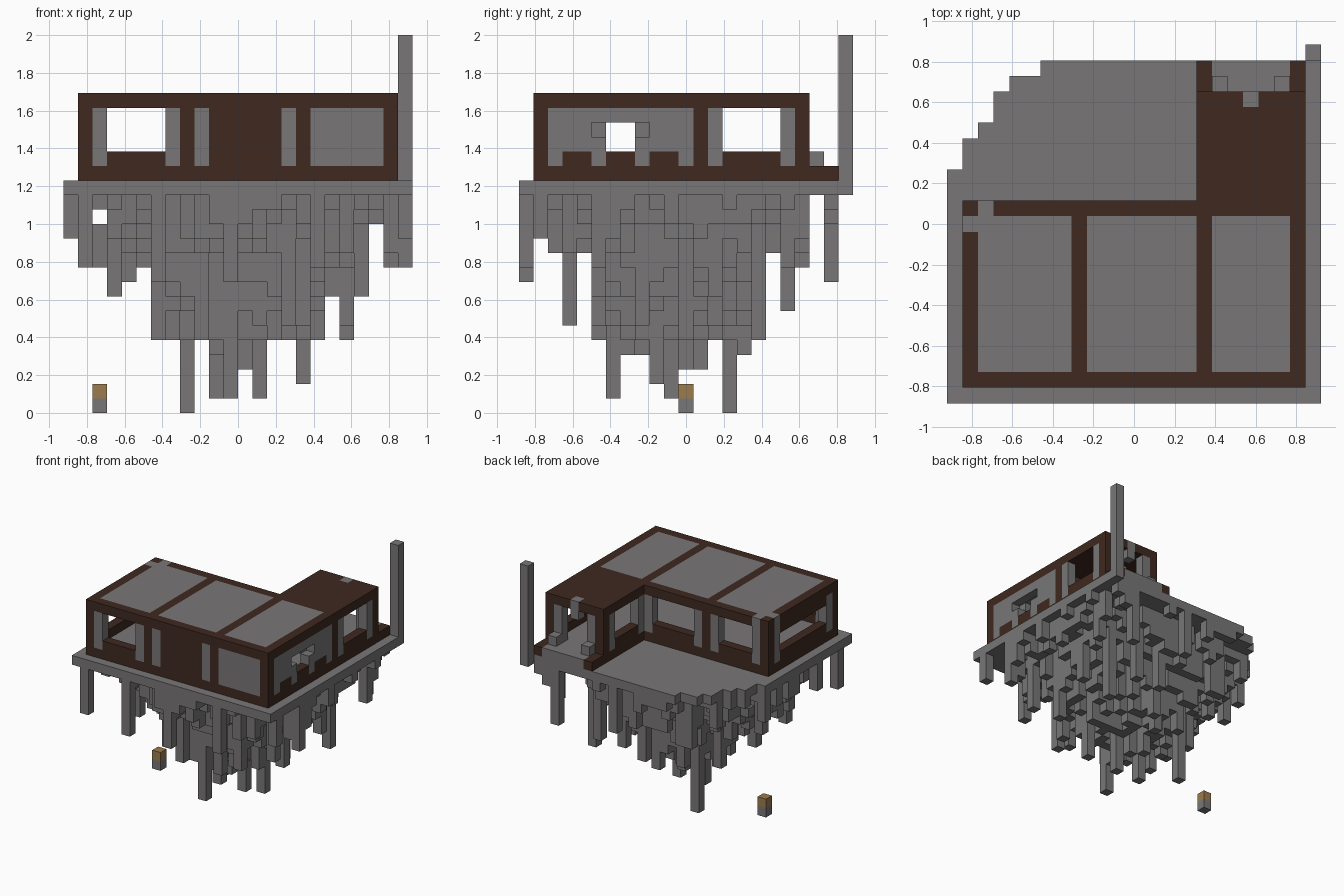
import bpy, bmesh, random

random.seed(5)
U = 2 / 26                       # edge of one block
NX, NY = 24, 23
SLAB, FLOOR, ROOF = 15, 16, 21   # block layers
cells = {}                       # block position -> part name

old = bpy.data.objects.get("Cube")
if old:
    bpy.data.objects.remove(old, do_unlink=True)


def material(name, rgb):
    m = bpy.data.materials.new(name)
    m.use_nodes = True
    m.diffuse_color = (*rgb, 1)
    bsdf = m.node_tree.nodes["Principled BSDF"]
    bsdf.inputs["Base Color"].default_value = (*rgb, 1)
    bsdf.inputs["Roughness"].default_value = 0.9
    return m


STONE = material("grey stone", (0.19, 0.183, 0.183))
WOOD = material("dark brown wood", (0.05, 0.022, 0.014))
TAN = material("tan lamp", (0.33, 0.2, 0.075))


def block(part, xs, ys, zs):
    """Fill inclusive block ranges with a part; part None cuts them away."""
    for i in range(xs[0], xs[-1] + 1):
        for j in range(ys[0], ys[-1] + 1):
            for k in range(zs[0], zs[-1] + 1):
                if part:
                    cells[i, j, k] = part
                else:
                    cells.pop((i, j, k), None)


# Platform with a stepped back corner
def slab_depth(i):
    steps = (15, 17, 18, 20, 21, 21)
    return steps[i] if i < len(steps) else 22


for i in range(NX):
    block("platform", [i], [0, slab_depth(i) - 1], [SLAB])

# Hanging rock: lowest block allowed along each axis
LOW_X = [12, 10, 10, 8, 9, 10, 5, 5, 0, 5, 1, 1, 3, 1, 5, 5, 2, 5, 8, 5, 8, 13, 10, 10]
LOW_Y = [9, 12, 11, 11, 11, 5, 1, 4, 4, 2, 1, 3, 3, 5, 0, 4, 5, 11, 7, 10, 15, 9]
drop = {}
for i in range(NX):
    for j in range(slab_depth(i)):
        limit = max(LOW_X[i], LOW_Y[j], 5)
        r = (((i - 11.5) / 12) ** 2 + ((j - 10.5) / 11) ** 2) ** 0.5
        cone = 5 + max(0, r - 0.28) * 13 + random.choice((0, 0, 1, 2, 4))
        if j > 0 and random.random() < 0.12:
            cone -= 4
        drop[i, j] = min(SLAB, max(limit, int(cone)))

# Long single spikes
for i, j, low in ((1, 0, 10), (6, 0, 9), (11, 0, 9), (17, 0, 10), (15, 3, 6),
                  (11, 6, 1), (10, 10, 1), (13, 10, 1), (16, 9, 2), (8, 14, 0),
                  (12, 15, 4), (19, 16, 5), (17, 18, 7), (20, 21, 9),
                  (23, 1, 12), (23, 5, 10)):
    drop[i, j] = low


# Further spikes wherever an axis limit is not reached yet
def spike(options, goal):
    fits = [c for c in options if c in drop and max(LOW_X[c[0]], LOW_Y[c[1]]) <= goal]
    if fits and min(drop[c] for c in options if c in drop) > goal:
        drop[random.choice(fits)] = goal


for i, low in enumerate(LOW_X):
    spike([(i, j) for j in range(NY)], low)
for j, low in enumerate(LOW_Y):
    spike([(i, j) for i in range(NX)], low)
for (i, j), low in drop.items():
    if low < SLAB:
        block("hanging_rock", [i], [j], [low, SLAB - 1])
block(None, [2], [0, NY], [13])

# House floors and solid timber shells, hollowed out
WALL = [FLOOR, ROOF]
INSIDE = [FLOOR + 1, ROOF - 1]
OPEN = [FLOOR + 2, ROOF - 1]
block("timber_frame", [1, 22], [1, 12], WALL)
block("timber_frame", [16, 22], [12, 19], WALL)
block("timber_frame", [16, 22], [20, 21], [FLOOR])
for xs, ys in (([2, 21], [2, 11]), ([17, 21], [12, 18])):
    block(None, xs, ys, INSIDE)
    block("stone_floor", xs, ys, [FLOOR])
block("stone_floor", [17, 21], [19, 21], [FLOOR])

# Roof panels
for xs in ([2, 7], [9, 15], [17, 21]):
    block("roof_panels", xs, [2, 11], [ROOF])
for x, y in ((2, 12), (1, 11), (19, 19)):
    block("roof_panels", [x], [y], [ROOF])


def along_x(y):
    return lambda a, b: ([a, b], [y])


def along_y(x):
    return lambda a, b: ([x], [a, b])


def window(wall, a, b, opened=True):
    """Stone jambs at both ends with an opening above a timber sill."""
    for c in (a, b):
        block("window_jambs", *wall(c, c), INSIDE)
    if opened:
        block(None, *wall(a + 1, b - 1), OPEN)


# Front wall
window(along_x(1), 2, 7)
window(along_x(1), 9, 15, False)
block("window_panels", [17, 21], [1], INSIDE)

# Back wall of the main hall
window(along_x(12), 2, 7)
window(along_x(12), 9, 15)

# Left wall with a timber lintel
window(along_y(1), 2, 11)
block("timber_frame", [1], [3, 10], [ROOF - 1])

# Wing side walls
for x in (16, 22):
    window(along_y(x), 13, 18)

# Right wall: stone panel with an arched hole and timber sills
block("window_panels", [22], [2, 11], INSIDE)
for y in (3, 6, 9):
    block("timber_frame", [22], [y, y + 1], [FLOOR + 1])
block(None, [22], [6, 7], [FLOOR + 2, FLOOR + 3])
block(None, [22], [5, 8], [FLOOR + 3])
for y in (5, 8):
    block("window_jambs", [21], [y], [FLOOR + 3])

# Porch doorway and its low posts
window(along_x(19), 17, 21)
block(None, [18, 20], [19], [FLOOR + 1])
block("window_jambs", [19], [19], [ROOF - 1])
for x in (17, 21):
    block("porch_posts", [x], [20], [FLOOR + 1])

# Tall corner post and the separate small lamp
block("corner_post", [23], [22], [SLAB, 25])
block("lamp_base", [2], [11], [0])
block("lamp_top", [2], [11], [1])


def build(part, mat):
    """Mesh the outer faces of one part's blocks."""
    bm = bmesh.new()
    verts = {}

    def vert(p):
        if p not in verts:
            x, y, z = p
            verts[p] = bm.verts.new(((x - NX / 2) * U, (y - NY / 2) * U, z * U))
        return verts[p]

    for cell in [c for c, name in cells.items() if name == part]:
        for axis in range(3):
            u, v = (axis + 1) % 3, (axis + 2) % 3
            for side in (0, 1):
                near = list(cell)
                near[axis] += 2 * side - 1
                if tuple(near) in cells:
                    continue
                ring = []
                for du, dv in ((0, 0), (1, 0), (1, 1), (0, 1)):
                    p = list(cell)
                    p[axis] += side
                    p[u] += du
                    p[v] += dv
                    ring.append(vert(tuple(p)))
                bm.faces.new(ring if side else ring[::-1])
    mesh = bpy.data.meshes.new(part)
    bm.to_mesh(mesh)
    bm.free()
    mesh.materials.append(mat)
    bpy.context.collection.objects.link(bpy.data.objects.new(part, mesh))


for part in sorted(set(cells.values())):
    build(part, {"timber_frame": WOOD, "lamp_top": TAN}.get(part, STONE))
